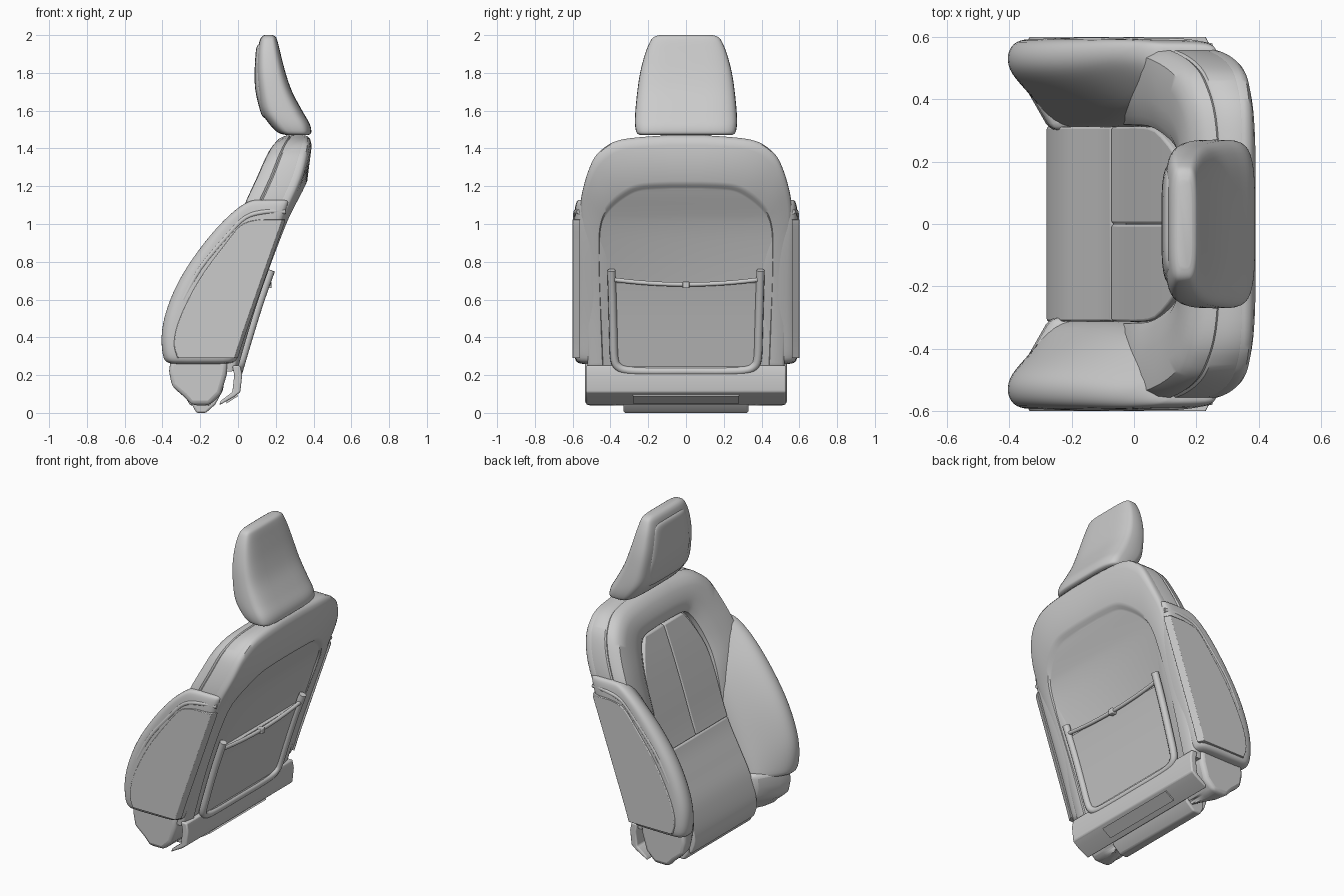
import bpy, bmesh, math
from mathutils import Vector

if "Cube" in bpy.data.objects:
    bpy.data.objects.remove(bpy.data.objects["Cube"])


def spline(rows, k=6):
    """Catmull-Rom through rows of numbers."""
    p = [Vector(rows[0])] + [Vector(r) for r in rows] + [Vector(rows[-1])]
    out = []
    for i in range(1, len(p) - 2):
        a, b, c, d = p[i - 1:i + 3]
        for j in range(k):
            t = j / k
            out.append(0.5 * (2 * b + (c - a) * t + (2 * a - 5 * b + 4 * c - d) * t * t
                              + (3 * b - a - 3 * c + d) * t ** 3))
    return out + [p[-1]]


def lookup(rows):
    """x as a function of height."""
    pts = spline([(z, x) for z, x in rows], 8)

    def f(z):
        if z <= pts[0][0]:
            return pts[0][1]
        for a, b in zip(pts, pts[1:]):
            if z <= b[0]:
                return a[1] + (b[1] - a[1]) * (z - a[0]) / (b[0] - a[0])
        return pts[-1][1]
    return f


def make(name, verts, faces, mirror=False, bevel=0, sub=0, angle=40):
    me = bpy.data.meshes.new(name)
    me.from_pydata([tuple(v) for v in verts], [], faces)
    bm = bmesh.new()
    bm.from_mesh(me)
    bmesh.ops.recalc_face_normals(bm, faces=bm.faces)
    bm.to_mesh(me)
    bm.free()
    ob = bpy.data.objects.new(name, me)
    bpy.context.collection.objects.link(ob)
    bpy.ops.object.select_all(action='DESELECT')
    bpy.context.view_layer.objects.active = ob
    ob.select_set(True)
    bpy.ops.object.shade_smooth_by_angle(angle=math.radians(angle if not sub else 180))
    if bevel:
        m = ob.modifiers.new("Bevel", 'BEVEL')
        m.width, m.segments, m.limit_method = bevel, 3, 'ANGLE'
        m.angle_limit = math.radians(35)
    if sub:
        m = ob.modifiers.new("Subsurf", 'SUBSURF')
        m.levels = m.render_levels = sub
    if mirror:
        m = ob.modifiers.new("Mirror", 'MIRROR')
        m.use_axis = (False, True, False)
    return ob


def loft(name, rings, **kw):
    n = len(rings[0])
    verts = [v for r in rings for v in r]
    faces = [(i * n + j, i * n + (j + 1) % n, (i + 1) * n + (j + 1) % n, (i + 1) * n + j)
             for i in range(len(rings) - 1) for j in range(n)]
    faces += [tuple(range(n)), tuple(range(len(verts) - n, len(verts)))]
    return make(name, verts, faces, **kw)


def slab(name, outer, inner, layers, xf, xb):
    """Arch-shaped padded slab: layers are (outer-inner blend, front-back blend)."""
    o, q = spline(outer), spline(inner)
    verts, faces = [], []
    for t, m in layers:
        half = [a.lerp(b, t) for a, b in zip(o, q)]
        ring = [(p[0], p[1]) for p in half] + [(-p[0], p[1]) for p in reversed(half)]
        verts += [(xf(z) * (1 - m) + xb(z) * m - 0.045 * abs(y / 0.55) ** 4, y, z) for y, z in ring]
    n = 2 * len(o)
    for i in range(len(layers) - 1):
        faces += [(i * n + j, i * n + (j + 1) % n, (i + 1) * n + (j + 1) % n, (i + 1) * n + j)
                  for j in range(n)]
    for s in (0, (len(layers) - 1) * n):
        faces += [(s + i, s + i + 1, s + n - 2 - i, s + n - 1 - i) for i in range(n // 2 - 1)]
    return make(name, verts, faces)


def tube(name, pts, r):
    cu = bpy.data.curves.new(name, 'CURVE')
    cu.dimensions, cu.bevel_depth, cu.bevel_resolution, cu.use_fill_caps = '3D', r, 3, True
    sp = cu.splines.new('POLY')
    sp.points.add(len(pts) - 1)
    for p, c in zip(sp.points, pts):
        p.co = (*c, 1)
    ob = bpy.data.objects.new(name, cu)
    bpy.context.collection.objects.link(ob)
    bpy.ops.object.select_all(action='DESELECT')
    bpy.context.view_layer.objects.active = ob
    ob.select_set(True)
    bpy.ops.object.convert(target='MESH')
    bpy.ops.object.shade_smooth_by_angle(angle=math.radians(50))


# Lean profiles: back shell, front frame, centre insert
back = lookup([(.2, .008), (.6, .13), (1, .278), (1.2, .358), (1.32, .386), (1.42, .39), (1.475, .375)])
front = lookup([(.2, -.2), (.6, -.07), (.9, -.01), (1.1, .06), (1.25, .12), (1.4, .175), (1.475, .22)])
centre = lookup([(.04, -.255), (.13, -.28), (.3, -.235), (.45, -.16), (.62, -.075), (.9, .02), (1.1, .09),
                 (1.27, .155)])

# Padded frame with upper shoulders
arch = [(.52, .24), (.54, .6), (.555, .95), (.558, 1.12), (.51, 1.3), (.45, 1.39), (.34, 1.447), (.1, 1.47)]
opening = [(.29, .3), (.31, .6), (.31, .9), (.305, 1.02), (.28, 1.13), (.24, 1.22), (.19, 1.26), (.06, 1.268)]
slab("shoulder_frame", arch, opening,
     [(.06, .88), (.01, .84), (0, .8), (0, .42), (.025, .385), (0, .35), (.02, .2), (.1, .06),
      (.3, 0), (.6, 0), (.85, .03), (.97, .1), (1, .22)], front, back)

# Back shell with recessed arch panel
recess = [(.44, .24), (.45, .5), (.46, .85), (.45, 1), (.41, 1.08), (.33, 1.15), (.24, 1.19), (.08, 1.2)]
shell_in = lambda z: back(z) - .1
slab("back_shell", [(y, z - .02 if z < .3 else z) for y, z in arch], recess,
     [(.04, .2), (.01, .3), (0, .75), (.02, .9), (.08, .98), (.2, 1), (.9, 1), (.98, .97), (1.02, .85),
      (1.06, .83)], shell_in, back)

# Rear pocket, its rail and its strap
zs = [.24 + .045 * i for i in range(11)]
loft("pocket", [[(back(z) - .04, -.38, z), (back(z) - .04, .38, z), (back(z) - .01, .38, z),
                 (back(z) - .01, -.38, z)] for z in zs], bevel=.005)
rail = [(.395, .755), (.39, .6), (.385, .42), (.38, .29), (.36, .245), (.31, .225), (.2, .22), (.05, .22)]
half = spline(rail, 4)
tube("pocket_rail", [(back(p[1]) - .01, p[0], p[1]) for p in half]
     + [(back(p[1]) - .01, -p[0], p[1]) for p in reversed(half)], .022)
tube("pocket_strap", [(back(.69), .38 * i / 8, .68 + .025 * (i / 8) ** 2) for i in range(-8, 9)], .012)
xs = back(.67)
loft("strap_tab", [[(xs - .01, -.018, z), (xs - .01, .018, z), (xs + .024, .018, z), (xs + .024, -.018, z)]
                   for z in (.66, .695)], bevel=.005)

# Lower and upper centre inserts
loft("lower_insert", [[(centre(z), -.312, z), (centre(z), .312, z), (centre(z) + .13, .312, z),
                       (centre(z) + .13, -.312, z)] for z in [.04 + .029 * i for i in range(21)]], bevel=.008)
width = lookup([(.62, .312), (.95, .312), (1.07, .29), (1.18, .24), (1.26, .19)])
loft("upper_insert", [[(centre(z), .001, z), (centre(z), width(z), z), (centre(z) + .12, width(z), z),
                       (centre(z) + .12, .001, z)] for z in [.622 + .058 * i for i in range(12)]],
     mirror=True, bevel=.008)

# Side bolsters: height, front, back, inner and outer y
rows = [(1.13, .1, .27, .46, .565), (1.12, .04, .275, .43, .585), (1.03, -.07, .25, .4, .594),
        (.9, -.185, .21, .34, .594), (.7, -.325, .14, .305, .594), (.5, -.4, .07, .3, .594),
        (.38, -.41, .03, .3, .594), (.28, -.398, 0, .3, .592), (.255, -.37, -.02, .3, .57)]
rings = []
for z, f, b, yi, yo in rows:
    xi, w, d = centre(z) + .005, yo - yi, b - f
    rings.append([(xi, yi, z), (f + (xi - f) * .65, yi + .22 * w, z), (f + (xi - f) * .25, yi + .47 * w, z),
                  (f, yi + .66 * w, z), (f, yi + .88 * w, z), (f + .08 * d, yo, z), (f + .25 * d, yo, z),
                  (b - .1 * d, yo, z), (b, yo - .02, z), (b, yi, z)])
loft("side_bolster", rings, mirror=True, sub=2)

# Outer side panel and the folded welt above it
rows = [(1.025, .11, .25), (1, .01, .245), (.9, -.08, .21), (.7, -.225, .14), (.5, -.325, .07),
        (.37, -.355, .025), (.29, -.335, 0)]
loft("side_panel", [[(f, .56, z), (f + .02, .6, z), (b - .02, .6, z), (b, .56, z)]
                    for z, f, b in spline(rows, 4)], mirror=True, bevel=.012)
welt = spline([(.25, .565, 1.065), (.15, .581, 1.065), (.04, .583, 1.035), (-.06, .583, .935),
               (-.2, .583, .765), (-.29, .58, .6)], 4)
for s, nm in ((1, "left_welt"), (-1, "right_welt")):
    tube(nm, [(p[0], s * p[1], p[2]) for p in welt], .014)


# Base parts: side-view profiles run across the seat
def run(name, profile, ys, lead=None, **kw):
    """lead shifts the front of the profile (x < -.2) at each y."""
    lead = lead or [0] * len(ys)
    loft(name, [[(x + (d if x < -.2 else 0), y, z) for x, z in profile] for y, d in zip(ys, lead)], **kw)


run("lower_base", [(-.2, .3), (-.24, .1), (-.245, .045), (-.22, 0), (-.17, 0), (-.12, .045), (-.08, .12),
                   (-.05, .3)], (-.33, .33), bevel=.01)
run("bolster_base", [(-.36, .3), (-.37, .22), (-.355, .14), (-.29, .085), (-.25, .04), (-.15, .04),
                     (-.09, .1), (-.06, .2), (-.05, .3)], (.3, .44, .535), (.1, .02, 0), mirror=True, bevel=.025)
run("rear_skirt", [(.012, .25), (.022, .2), (.012, .11), (-.02, .085), (-.1, .04), (-.09, .065),
                   (-.03, .11), (-.02, .2), (-.03, .25)], (-.53, .53), bevel=.008)
run("rear_skirt_strip", [(.002, .09), (-.06, .05), (-.06, .07), (-.01, .1)], (-.28, .28))


# Headrest, its front pad and posts
def oval(z, x0, x1, w, e=.5, n=40):
    def pw(v):
        return math.copysign(abs(v) ** e, v)
    a = [2 * math.pi * i / n for i in range(n)]
    return [((x0 + x1) / 2 + (x1 - x0) / 2 * pw(math.cos(t)), w * pw(math.sin(t)), z) for t in a]


rows = [(1.472, .25, .375, .245), (1.485, .21, .388, .262), (1.53, .165, .38, .27), (1.6, .122, .34, .268),
        (1.7, .105, .287, .258), (1.8, .098, .252, .243), (1.9, .102, .226, .217), (1.965, .113, .21, .19),
        (1.99, .125, .2, .17), (2, .14, .185, .14)]
loft("headrest", [oval(*r) for r in spline(rows, 4)])
rows = [(1.56, .15, .23, .16), (1.58, .124, .22, .195), (1.7, .093, .2, .2), (1.8, .088, .18, .187),
        (1.9, .093, .17, .165), (1.94, .1, .16, .145), (1.955, .115, .15, .12)]
loft("headrest_pad", [oval(*r) for r in spline(rows, 4)])
for s, nm in ((1, "left_post"), (-1, "right_post")):
    tube(nm, [(.28, .11 * s, 1.42), (.27, .11 * s, 1.56)], .02)
